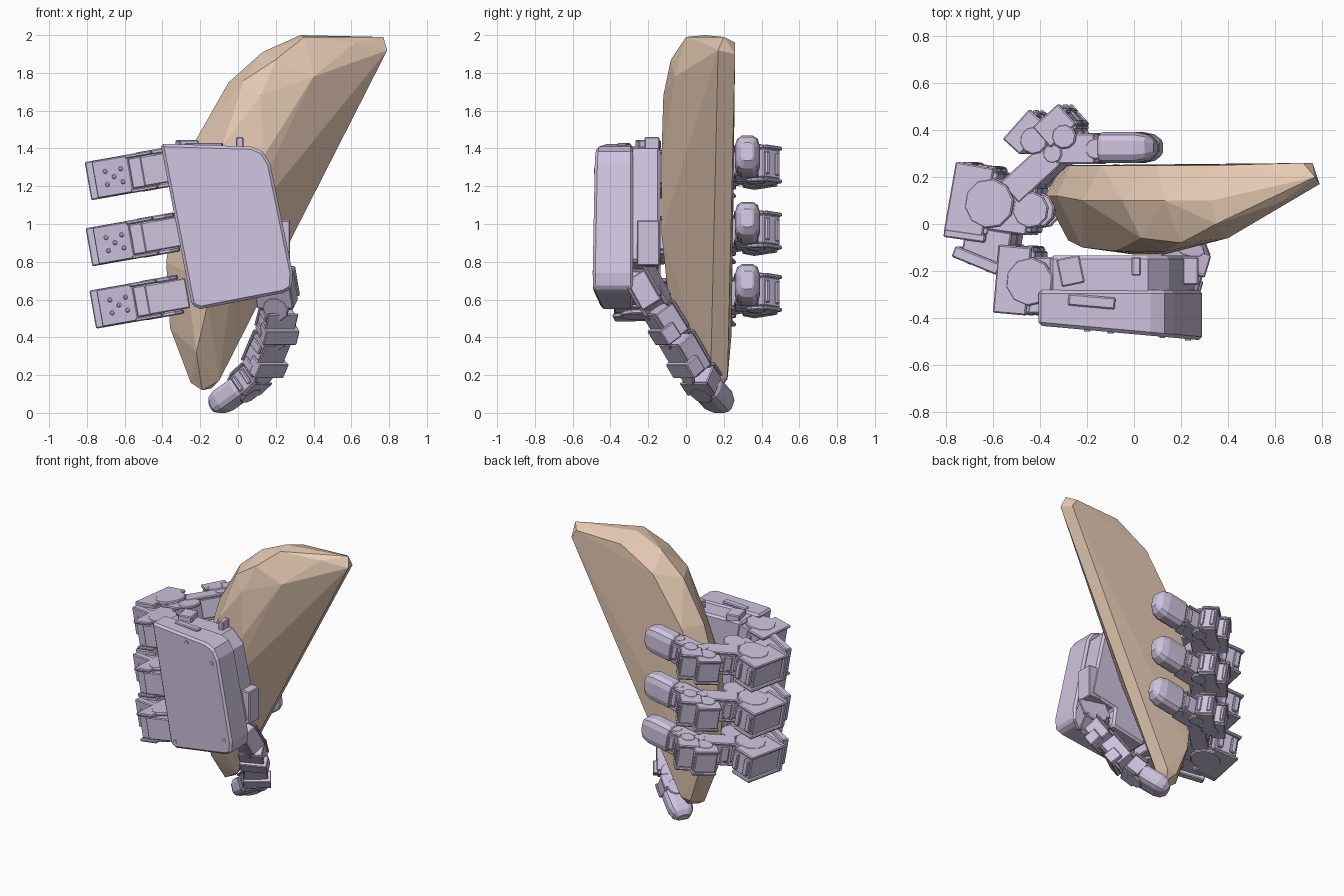
import bpy, bmesh
from math import radians, cos, sin, pi
from mathutils import Matrix, Vector

if "Cube" in bpy.data.objects:
    bpy.data.objects.remove(bpy.data.objects["Cube"])


def material(name, rgb):
    m = bpy.data.materials.new(name)
    m.diffuse_color = (*rgb, 1)
    m.use_nodes = True
    m.node_tree.nodes["Principled BSDF"].inputs["Base Color"].default_value = m.diffuse_color
    return m


LILAC = material("lilac_shell", (0.62, 0.55, 0.74))
TAN = material("tan_block", (0.80, 0.60, 0.46))


def finish(bm, name, mat, bevel=0.0):
    bmesh.ops.recalc_face_normals(bm, faces=bm.faces)
    me = bpy.data.meshes.new(name)
    bm.to_mesh(me)
    bm.free()
    me.materials.append(mat)
    ob = bpy.data.objects.new(name, me)
    bpy.context.collection.objects.link(ob)
    if bevel:
        b = ob.modifiers.new("edge", 'BEVEL')
        b.width, b.segments, b.limit_method = bevel, 1, 'ANGLE'
        b.angle_limit = radians(50)
    return ob


def box(bm, M, c, size, deg=0):
    T = M @ Matrix.Translation(c) @ Matrix.Rotation(radians(deg), 4, 'Z')
    bmesh.ops.create_cube(bm, size=1, matrix=T @ Matrix.Diagonal((*size, 1)))


def disc(bm, M, c, r, h, rot=None, sides=10):
    T = M @ Matrix.Translation(c)
    if rot:
        T = T @ Matrix.Rotation(radians(90), 4, rot)
    bmesh.ops.create_cone(bm, cap_ends=True, segments=sides, radius1=r, radius2=r, depth=h, matrix=T)


def link(bm, M, c, length, thick, width, deg=0):
    """Motor body held between two cheek plates with round joint caps."""
    T = M @ Matrix.Translation(c) @ Matrix.Rotation(radians(deg), 4, 'Z')
    box(bm, T, (0, 0, 0), (length * 0.86, thick * 0.9, width * 0.78))
    for s in (-1, 1):
        box(bm, T, (-length * 0.08, 0, s * width * 0.44), (length * 0.84, thick, width * 0.10))
        disc(bm, T, (length * 0.36, 0, s * width * 0.44), thick * 0.36, width * 0.12)
        box(bm, T, (s * length * 0.25, thick * 0.45, 0), (length * 0.2, thick * 0.14, width * 0.6))


def tip(bm, M, c, length, thick, width):
    """Rounded fingertip pad pointing along local +x."""
    T = M @ Matrix.Translation(c)
    vs = []
    for x, s in ((-0.5, 0.92), (-0.42, 1), (0.15, 1), (0.36, 0.84), (0.5, 0.48)):
        for k in range(12):
            a = 2 * pi * (k + 0.5) / 12
            ca, sa = cos(a), sin(a)
            p = Vector((x * length,
                        0.5 * thick * s * abs(ca) ** 0.6 * (1 if ca > 0 else -1),
                        0.5 * width * s * abs(sa) ** 0.6 * (1 if sa > 0 else -1)))
            vs.append(bm.verts.new(T @ p))
    bmesh.ops.convex_hull(bm, input=vs)


def slab(name, outline, y0, y1, slope0=0, slope1=0, bevel=0.015):
    """x-z outline extruded along y; each face may lean with x."""
    bm = bmesh.new()
    a = [bm.verts.new((x, y0 + slope0 * x, z)) for x, z in outline]
    b = [bm.verts.new((x, y1 + slope1 * x, z)) for x, z in outline]
    bm.faces.new(a)
    bm.faces.new(b[::-1])
    n = len(a)
    for i in range(n):
        bm.faces.new((a[i], b[i], b[(i + 1) % n], a[(i + 1) % n]))
    return finish(bm, name, LILAC, bevel)


# held block: faceted convex wedge
pts = [
    # rounded rim
    (0.33, 0.10, 2.0), (0.35, 0.0, 1.99), (0.77, 0.2, 1.99), (0.13, 0.10, 1.91), (-0.05, 0.10, 1.75),
    (-0.22, 0.10, 1.45), (-0.33, 0.12, 1.12), (-0.38, 0.12, 0.8), (-0.36, 0.13, 0.45),
    (-0.25, 0.14, 0.16), (-0.19, 0.12, 0.12), (-0.14, 0.18, 0.13),
    # straight narrow edge
    (0.79, 0.17, 1.92), (0.76, 0.26, 1.90), (-0.1, 0.13, 0.17), (-0.11, 0.22, 0.19),
    # flat back
    (0.72, 0.26, 1.96), (0.36, 0.25, 1.95), (0.10, 0.25, 1.80), (-0.14, 0.25, 1.45),
    (-0.27, 0.25, 1.05), (-0.31, 0.24, 0.7), (-0.27, 0.24, 0.4), (-0.19, 0.22, 0.18),
    # bulging front
    (0.2, -0.08, 1.87), (0.03, -0.06, 1.76), (0.12, -0.12, 1.68), (-0.08, -0.115, 1.42),
    (-0.22, -0.10, 1.1), (0.13, -0.13, 1.35), (0.0, -0.13, 0.95), (-0.28, -0.07, 0.75),
    (-0.16, -0.09, 0.58), (-0.22, 0.0, 0.32), (0.40, -0.06, 1.78), (0.62, 0.09, 1.96)]
bm = bmesh.new()
bmesh.ops.convex_hull(bm, input=[bm.verts.new(p) for p in pts])
bmesh.ops.dissolve_limit(bm, angle_limit=radians(3), verts=bm.verts, edges=bm.edges)
finish(bm, "held_block", TAN)

# palm: front cover, inner housing with a cut-out for the thumb
slab("palm_cover", [(-0.41, 1.425), (0.07, 1.41), (0.13, 1.385), (0.17, 1.32), (0.29, 0.74),
                    (0.285, 0.66), (0.24, 0.635), (-0.2, 0.55), (-0.245, 0.57)],
     -0.469, -0.28, -0.09)
slab("palm_housing", [(-0.36, 1.41), (0.06, 1.40), (0.15, 1.31), (0.26, 0.80), (0.05, 0.76),
                      (0.07, 0.62), (-0.19, 0.57), (-0.23, 0.6)],
     -0.30, -0.135)
bm = bmesh.new()
I = Matrix()
box(bm, I, (0.01, -0.18, 1.42), (0.04, 0.08, 0.08))
box(bm, I, (-0.27, -0.2, 1.42), (0.10, 0.12, 0.05), 12)
box(bm, I, (-0.18, -0.33, 1.415), (0.2, 0.05, 0.03), -5)
box(bm, I, (0.225, -0.2, 0.9), (0.10, 0.12, 0.24))
finish(bm, "palm_fittings", LILAC, 0.006)
bm = bmesh.new()
for x, z in ((-0.1, 1.37), (0.12, 1.28), (0.23, 0.74), (-0.2, 0.6)):
    disc(bm, I, (x, -0.469 - 0.09 * x, z), 0.013, 0.012, 'X')
finish(bm, "palm_screws", LILAC)

# three fingers curling round the left side onto the back of the block
for i, (x0, z0) in enumerate(((-0.35, 1.305), (-0.345, 0.955), (-0.325, 0.625))):
    M = (Matrix.Translation((x0, 0, z0)) @ Matrix.Rotation(radians(-10), 4, 'Y')
         @ Matrix.Translation((0.35, 0, 0)))
    bm = bmesh.new()
    # knuckle base
    box(bm, M, (-0.40, -0.26, 0), (0.22, 0.24, 0.16))
    link(bm, M, (-0.49, -0.24, 0), 0.17, 0.29, 0.21, -5)
    # first link with screw plate facing the front
    box(bm, M, (-0.66, -0.155, 0), (0.21, 0.05, 0.20), -22)
    box(bm, M, (-0.62, -0.09, 0), (0.2, 0.14, 0.15), -10)
    box(bm, M, (-0.71, -0.05, 0), (0.18, 0.035, 0.205), -8)
    link(bm, M, (-0.675, 0.1, 0), 0.20, 0.30, 0.205, -10)
    link(bm, M, (-0.50, 0.07, 0), 0.20, 0.22, 0.17, -8)
    P = M @ Matrix.Translation((-0.66, -0.18, 0)) @ Matrix.Rotation(radians(-22), 4, 'Z')
    for a, b in ((0, 0), (0.045, 0.035), (-0.045, 0.035), (0.045, -0.035), (-0.045, -0.035)):
        disc(bm, P, (a, 0, b), 0.014, 0.014, 'X', 8)
    # middle link and its two outer motors
    link(bm, M, (-0.41, 0.23, 0), 0.29, 0.12, 0.18, 42)
    link(bm, M, (-0.445, 0.385, 0), 0.12, 0.17, 0.19, -42)
    link(bm, M, (-0.315, 0.41, 0), 0.14, 0.15, 0.20, -48)
    # end joint and pad
    link(bm, M, (-0.22, 0.32, 0), 0.20, 0.13, 0.17)
    tip(bm, M, (-0.02, 0.325, 0), 0.235, 0.135, 0.205)
    finish(bm, "finger_%d" % (i + 1), LILAC, 0.006)

# thumb reaching down under the block
path = [Vector(p) for p in ((0.19, -0.25, 0.76), (0.22, -0.15, 0.58), (0.18, -0.05, 0.42),
                            (0.10, 0.06, 0.23), (0.02, 0.11, 0.155), (-0.12, 0.20, 0.055))]
bm = bmesh.new()
for k in range(len(path) - 1):
    p, q = path[k], path[k + 1]
    d = q - p
    M = Matrix.Translation((p + q) / 2) @ d.to_track_quat('X', 'Z').to_matrix().to_4x4()
    if k == 4:
        tip(bm, M, (0, 0, 0), d.length * 1.1, 0.17, 0.13)
    else:
        w = (0.20, 0.17, 0.165, 0.17)[k]
        link(bm, M, (0, 0, 0), d.length * 1.02, w, 0.15)
        if k in (1, 2):
            box(bm, M, (0.04, -0.01, -0.05), (0.09, 0.19, 0.09))
low = min(v.co.z for v in bm.verts)
bmesh.ops.translate(bm, verts=bm.verts, vec=(0, 0, -low))
finish(bm, "thumb", LILAC, 0.006)
